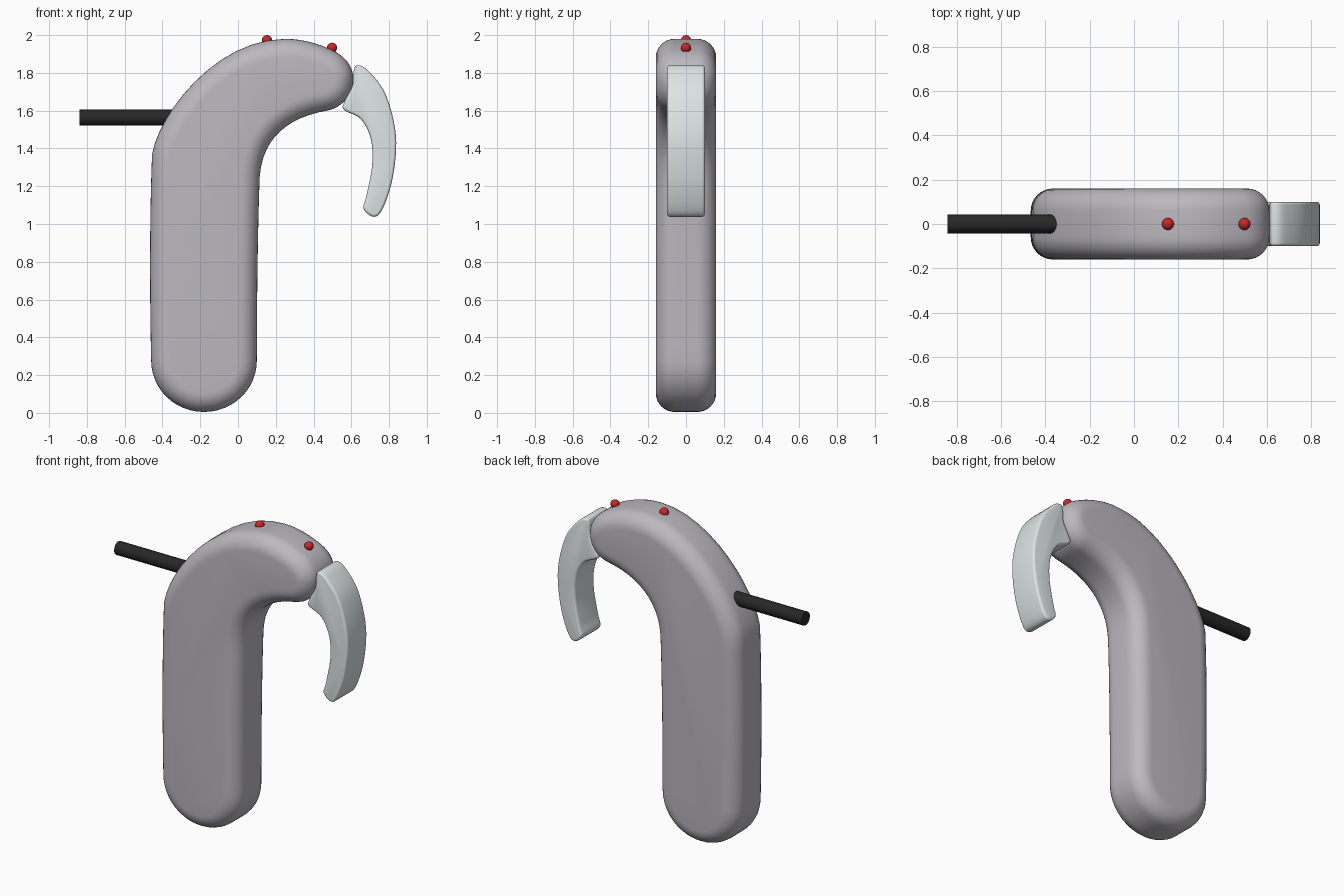
import bpy, bmesh, math
from mathutils import Vector

if "Cube" in bpy.data.objects:
    bpy.data.objects.remove(bpy.data.objects["Cube"])


def material(name, rgb):
    m = bpy.data.materials.new(name)
    m.diffuse_color = (*rgb, 1)
    m.use_nodes = True
    m.node_tree.nodes["Principled BSDF"].inputs["Base Color"].default_value = m.diffuse_color
    return m


def bezier_loop(segments, steps):
    # closed outline from (start, handle, handle) triples
    pts = []
    for i, (a, b, c) in enumerate(segments):
        d = segments[(i + 1) % len(segments)][0]
        for k in range(steps):
            t = k / steps
            u = 1 - t
            pts.append(Vector(a) * u**3 + Vector(b) * 3*u*u*t + Vector(c) * 3*u*t*t + Vector(d) * t**3)
    return pts


def smooth_loop(points, steps):
    # closed Catmull-Rom outline
    p = [Vector(q) for q in points]
    n = len(p)
    segs = []
    for i in range(n):
        a, b, c, d = p[i - 1], p[i], p[(i + 1) % n], p[(i + 2) % n]
        segs.append((b, b + (c - a) / 6, c - (d - b) / 6))
    return bezier_loop(segs, steps)


def rounded_slab(name, outline, half, r, mat, rings=8):
    # clockwise xz outline extruded along y with rolled-over edges
    n = len(outline)
    inward = []
    for i in range(n):
        t = (outline[(i + 1) % n] - outline[i - 1]).normalized()
        inward.append(Vector((t.y, -t.x)))
    profile = []
    for k in range(rings + 1):
        a = math.pi / 2 * k / rings
        profile.append((r * (1 - math.sin(a)), -(half - r) - r * math.cos(a)))
    profile += [(o, -y) for o, y in reversed(profile)]
    bm = bmesh.new()
    loops = []
    for off, y in profile:
        loops.append([bm.verts.new((p.x + m.x * off, y, p.y + m.y * off))
                      for p, m in zip(outline, inward)])
    for a, b in zip(loops, loops[1:]):
        for i in range(n):
            j = (i + 1) % n
            bm.faces.new((a[i], a[j], b[j], b[i]))
    bm.faces.new(loops[0])
    bm.faces.new(loops[-1])
    bmesh.ops.recalc_face_normals(bm, faces=bm.faces)
    me = bpy.data.meshes.new(name)
    bm.to_mesh(me)
    bm.free()
    ob = bpy.data.objects.new(name, me)
    bpy.context.collection.objects.link(ob)
    finish(ob, name, mat)


def finish(ob, name, mat):
    ob.name = name
    ob.data.materials.append(mat)
    bpy.ops.object.select_all(action='DESELECT')
    ob.select_set(True)
    bpy.context.view_layer.objects.active = ob
    bpy.ops.object.shade_smooth_by_angle(angle=math.radians(40))


shell = material("shell_grey", (0.50, 0.48, 0.52))
pale = material("pale_grey", (0.73, 0.78, 0.78))
black = material("black", (0.02, 0.02, 0.02))
red = material("red", (0.6, 0.02, 0.02))

# main body: straight stem bending over into a rounded head
body = bezier_loop([
    ((-0.46, 0.28), (-0.468, 0.65), (-0.468, 1.05)),
    ((-0.455, 1.37), (-0.42, 1.58), (-0.12, 1.98)),
    ((0.25, 1.98), (0.34, 1.98), (0.43, 1.955)),
    ((0.51, 1.915), (0.57, 1.885), (0.61, 1.83)),
    ((0.61, 1.77), (0.61, 1.68), (0.55, 1.615)),
    ((0.47, 1.60), (0.27, 1.565), (0.13, 1.46)),
    ((0.115, 1.25), (0.105, 1.0), (0.10, 0.6)),
    ((0.10, 0.28), (0.10, 0.125), (-0.025, 0.005)),
    ((-0.18, 0.005), (-0.335, 0.005), (-0.46, 0.125)),
], 12)
rounded_slab("body", body, 0.16, 0.10, shell)

# curved hook hanging from the head
hook = smooth_loop([
    (0.63, 1.84), (0.685, 1.815), (0.78, 1.69), (0.836, 1.47), (0.82, 1.25),
    (0.768, 1.085), (0.72, 1.038), (0.665, 1.08), (0.68, 1.15), (0.71, 1.31),
    (0.703, 1.45), (0.65, 1.555), (0.56, 1.605), (0.565, 1.65), (0.605, 1.73),
    (0.612, 1.81)], 6)
rounded_slab("hook", hook, 0.10, 0.015, pale, 4)

# cable leaving the back of the bend
bpy.ops.mesh.primitive_cylinder_add(vertices=32, radius=0.042, depth=0.56,
                                    location=(-0.56, 0, 1.563),
                                    rotation=(0, math.pi / 2, 0))
finish(bpy.context.object, "cable", black)

# two small studs on top
for i, (x, z) in enumerate([(0.153, 1.973), (0.498, 1.933)]):
    bpy.ops.mesh.primitive_uv_sphere_add(segments=24, ring_count=12, radius=0.027,
                                         location=(x, 0, z))
    finish(bpy.context.object, f"stud_{i + 1}", red)
